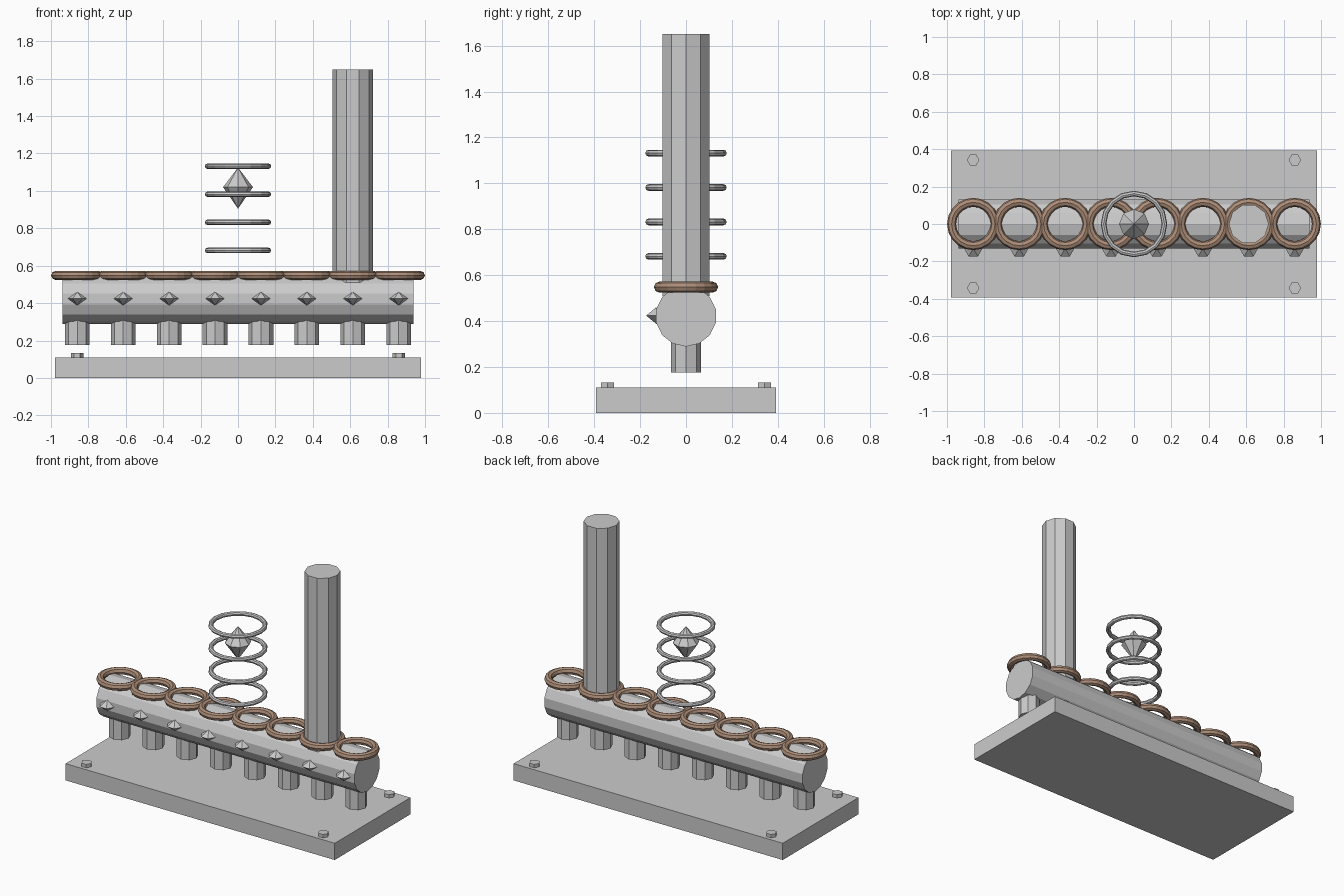
import bpy, bmesh, math
from mathutils import Matrix

if "Cube" in bpy.data.objects:
    bpy.data.objects.remove(bpy.data.objects["Cube"])

copper = bpy.data.materials.new("copper")
copper.diffuse_color = (0.42, 0.27, 0.19, 1)
copper.use_nodes = True
copper.node_tree.nodes["Principled BSDF"].inputs["Base Color"].default_value = copper.diffuse_color


def add(name, bm, mat=None):
    bmesh.ops.recalc_face_normals(bm, faces=bm.faces)
    me = bpy.data.meshes.new(name)
    bm.to_mesh(me)
    bm.free()
    ob = bpy.data.objects.new(name, me)
    bpy.context.collection.objects.link(ob)
    if mat:
        me.materials.append(mat)
    return ob


def prism(name, sides, r, depth, loc, rot=None):
    """Flat-sided column with a corner on the x axis."""
    bm = bmesh.new()
    m = Matrix.Translation(loc) @ (rot or Matrix()) @ Matrix.Rotation(math.pi / 2, 4, 'Z')
    bmesh.ops.create_cone(bm, cap_ends=True, segments=sides, radius1=r,
                          radius2=r, depth=depth, matrix=m)
    return add(name, bm)


def bicone(name, sides, r, up, down, loc):
    """Two cones joined at their base, axis along z."""
    bm = bmesh.new()
    rim = [bm.verts.new((r * math.cos(a), r * math.sin(a), 0))
           for a in (math.tau * i / sides for i in range(sides))]
    top, bottom = bm.verts.new((0, 0, up)), bm.verts.new((0, 0, -down))
    for a, b in zip(rim, rim[1:] + rim[:1]):
        bm.faces.new((a, b, top))
        bm.faces.new((b, a, bottom))
    bm.transform(Matrix.Translation(loc))
    return add(name, bm)


def ring(name, major, minor, segs, loc, mat=None):
    bpy.ops.mesh.primitive_torus_add(location=loc, major_radius=major, minor_radius=minor,
                                     major_segments=segs, minor_segments=8)
    ob = bpy.context.object
    ob.name = name
    if mat:
        ob.data.materials.append(mat)


# base plate with four hex bolts
bm = bmesh.new()
bmesh.ops.create_cube(bm, size=1, matrix=Matrix.Translation((0, 0, 0.055))
                      @ Matrix.Diagonal((1.955, 0.785, 0.11, 1)))
add("base_plate", bm)
for x in (-0.86, 0.86):
    for y in (-0.342, 0.342):
        prism("bolt", 6, 0.033, 0.03, (x, y, 0.117))

# horizontal manifold drum
prism("manifold", 14, 0.133, 1.875, (0, 0, 0.422), Matrix.Rotation(math.pi / 2, 4, 'Y'))

# eight stations: outlet below, stud in front, copper collar on top
for i in range(8):
    x = (i - 3.5) * 0.2455
    prism("outlet", 8, 0.066, 0.2, (x, 0, 0.275))
    bicone("stud", 6, 0.05, 0.036, 0.036, (x, -0.13, 0.424))
    ring("collar", 0.116, 0.024, 20, (x, 0, 0.548), copper)

# chimney
prism("chimney", 10, 0.107, 1.14, (0.6135, 0, 1.08))

# floating coil rings and crystal
for i in range(4):
    ring("coil_ring", 0.163, 0.0145, 16, (0, 0, 0.682 + 0.15 * i))
bicone("crystal", 8, 0.08, 0.105, 0.115, (0, 0, 1.02))
